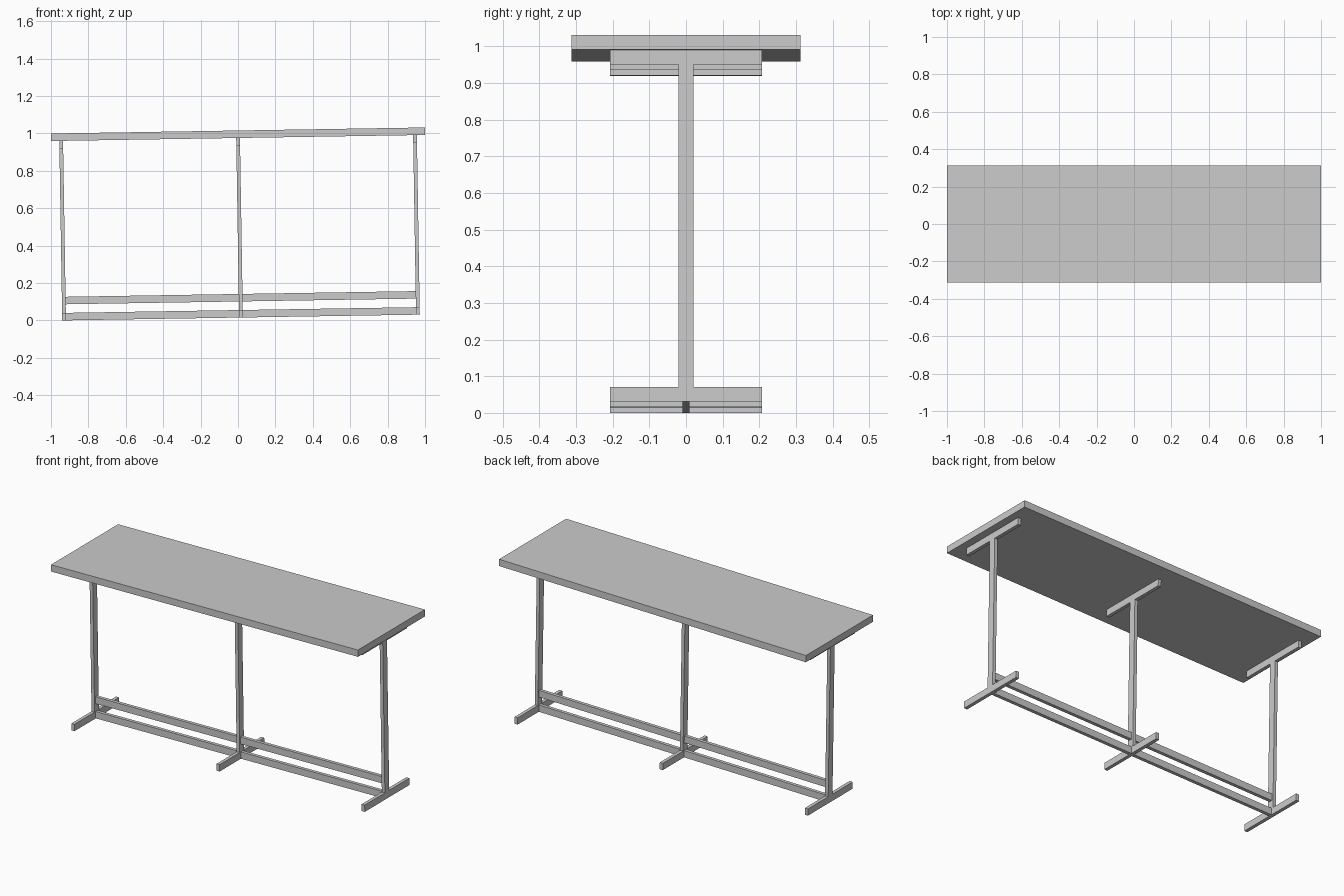
import bpy, bmesh
from mathutils import Matrix, Vector

if "Cube" in bpy.data.objects:
    bpy.data.objects.remove(bpy.data.objects["Cube"])

# The whole table leans slightly: its right end sits higher
TILT = 0.0162
LEG_X = 0.946      # outer frame position
BAR = 0.02         # frame bar thickness along x
FRAME = Matrix.Translation((0.016, 0, 0.0155)) @ Matrix.Rotation(-TILT, 4, 'Y')


def box(name, x, y, z):
    """Box from (min, max) ranges in the table's own level frame."""
    bm = bmesh.new()
    bmesh.ops.create_cube(bm, size=1)
    size = Vector((x[1] - x[0], y[1] - y[0], z[1] - z[0]))
    mid = Vector((sum(x), sum(y), sum(z))) / 2
    bmesh.ops.scale(bm, vec=size, verts=bm.verts)
    bmesh.ops.translate(bm, vec=mid, verts=bm.verts)
    bmesh.ops.transform(bm, matrix=FRAME, verts=bm.verts)
    mesh = bpy.data.meshes.new(name)
    bm.to_mesh(mesh)
    bm.free()
    obj = bpy.data.objects.new(name, mesh)
    bpy.context.collection.objects.link(obj)
    return obj


# Table top
box("table_top", (-1, 1), (-0.312, 0.312), (0.96, 1.0))

# Three I-shaped leg frames: foot, post and top support
for side, cx in (("left", -LEG_X), ("middle", 0), ("right", LEG_X)):
    x = (cx - BAR / 2, cx + BAR / 2)
    box(side + "_foot", x, (-0.208, 0.208), (0, 0.04))
    box(side + "_post", x, (-0.02, 0.02), (0.04, 0.92))
    box(side + "_top_support", x, (-0.208, 0.208), (0.92, 0.96))

# Two stretchers in each bay between the leg frames
inner, outer = BAR / 2, LEG_X - BAR / 2
for side, x in (("left", (-outer, -inner)), ("right", (inner, outer))):
    box(side + "_lower_stretcher", x, (-0.01, 0.01), (0, 0.04))
    box(side + "_upper_stretcher", x, (-0.01, 0.01), (0.086, 0.126))
